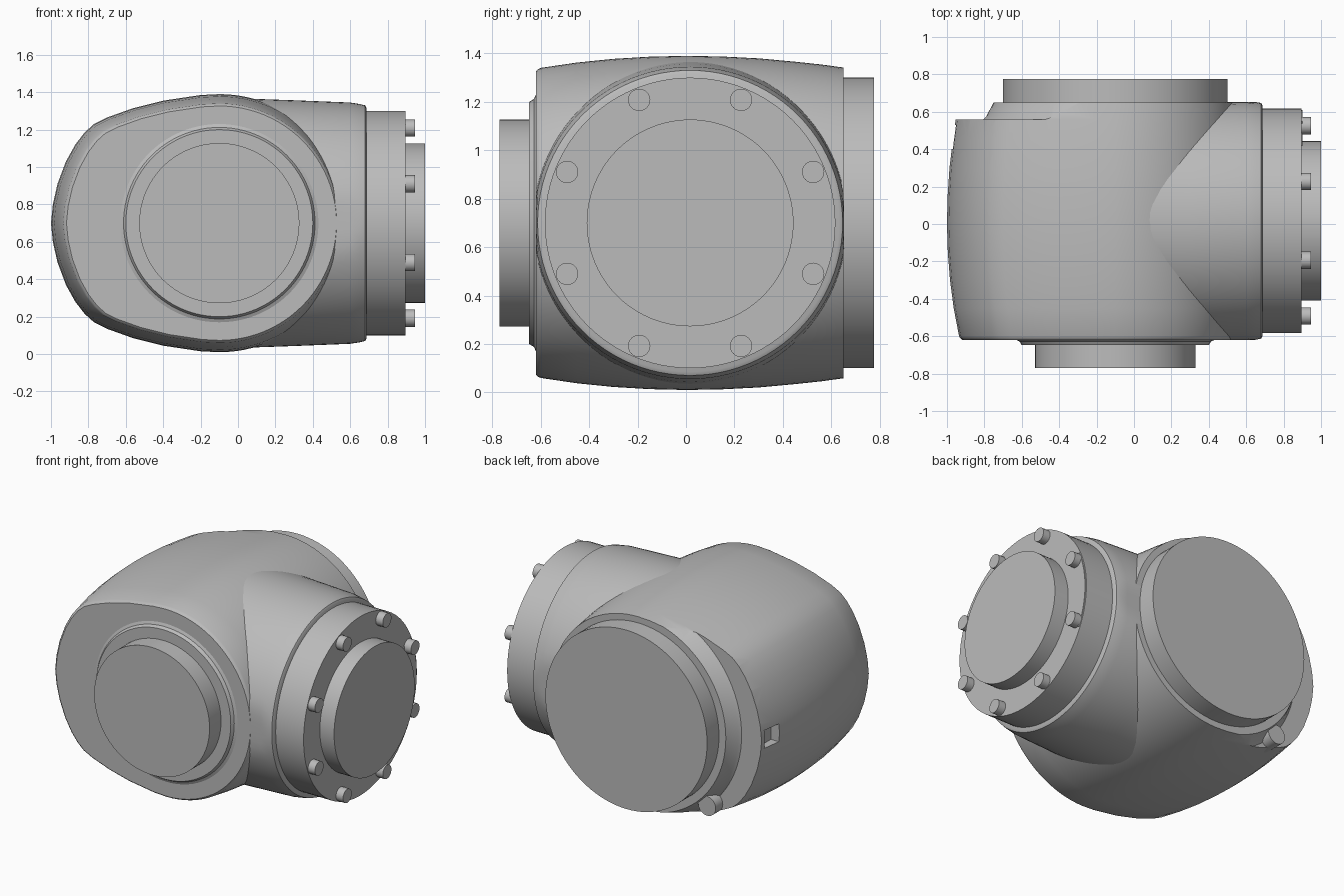
import bpy, bmesh
from math import sin, cos, pi, radians
from mathutils import Vector

cube = bpy.data.objects.get("Cube")
if cube:
    bpy.data.objects.remove(cube, do_unlink=True)

grey = bpy.data.materials.new("plain grey")
grey.use_nodes = True
grey.diffuse_color = (0.5, 0.5, 0.5, 1)
grey.node_tree.nodes["Principled BSDF"].inputs["Base Color"].default_value = (0.5, 0.5, 0.5, 1)

MID = 0.7      # height of both joint axes
BODY_X = -0.1  # joint axis running front to back
NECK_Y = 0.017  # joint axis running sideways


def loft(name, rings, closed=False):
    """Skin rings of points; cap the ends, or join them when closed."""
    bm = bmesh.new()
    loops = [[bm.verts.new(p) for p in ring] for ring in rings]
    n = len(loops[0])
    pairs = list(zip(loops, loops[1:] + loops[:1])) if closed else list(zip(loops, loops[1:]))
    for a, b in pairs:
        for i in range(n):
            j = (i + 1) % n
            bm.faces.new((a[i], a[j], b[j], b[i]))
    if not closed:
        bm.faces.new(loops[0])
        bm.faces.new(loops[-1])
    bmesh.ops.recalc_face_normals(bm, faces=bm.faces)
    mesh = bpy.data.meshes.new(name)
    bm.to_mesh(mesh)
    bm.free()
    mesh.materials.append(grey)
    ob = bpy.data.objects.new(name, mesh)
    bpy.context.collection.objects.link(ob)
    return ob


def turned(name, axis, a, b, profile, sides=96, closed=False):
    """Revolve (position, radius) pairs; a, b locate the axis in the other two directions."""
    rings = []
    for t, r in profile:
        ring = []
        for i in range(sides):
            u, v = a + r * cos(2 * pi * i / sides), b + r * sin(2 * pi * i / sides)
            ring.append((t, u, v) if axis == "X" else (u, t, v))
        rings.append(ring)
    return loft(name, rings, closed)


def smooth(ob, angle=30):
    bpy.ops.object.select_all(action="DESELECT")
    ob.select_set(True)
    bpy.context.view_layer.objects.active = ob
    bpy.ops.object.shade_smooth_by_angle(angle=radians(angle))


def cut(ob, cutter):
    """Subtract the cutter, then discard it."""
    mod = ob.modifiers.new("cut", "BOOLEAN")
    mod.operation, mod.solver, mod.object = "DIFFERENCE", "EXACT", cutter
    cutter.hide_render = True
    bpy.ops.object.select_all(action="DESELECT")
    ob.select_set(True)
    bpy.context.view_layer.objects.active = ob
    bpy.ops.object.modifier_apply(modifier=mod.name)
    bpy.data.objects.remove(cutter, do_unlink=True)


# Main housing: rounded outline, round on one side and blunt on the other
blunt = [(-0.2, 0.685), (-0.4, 0.655), (-0.56, 0.615), (-0.7, 0.565), (-0.77, 0.53),
         (-0.82, 0.485), (-0.87, 0.42), (-0.92, 0.33), (-0.965, 0.21), (-0.99, 0.1)]
outline = [(0.69 * cos(t * pi / 48), 0.69 * sin(t * pi / 48)) for t in range(-24, 25)]
outline += [(x - BODY_X, z) for x, z in blunt] + [(-0.9, 0)]
outline += [(x - BODY_X, -z) for x, z in reversed(blunt)]
sections = [(-0.62, 0.908), (-0.612, 0.92), (-0.6, 0.928), (-0.45, 0.96), (-0.3, 0.982), (-0.15, 0.995),
            (0, 1), (0.15, 0.996), (0.3, 0.985), (0.45, 0.965), (0.56, 0.948), (0.65, 0.93)]
housing = loft("housing", [[(BODY_X + x * s, y, MID + z * s) for x, z in outline]
                           for y, s in sections])

# Stepped ledge round the back collar, and the small slot in the blunt end
cut(housing, turned("ledge_cutter", "Y", BODY_X, MID,
                    [(0.56, 0.705), (0.575, 0.69), (0.655, 0.648), (0.8, 0.648), (0.8, 2), (0.56, 2)],
                    closed=True))
slot = [[(x, y, z) for y, z in ((0.4, 0.64), (0.53, 0.64), (0.53, 0.76), (0.4, 0.76))]
        for x in (-1.2, -0.91)]
cut(housing, loft("slot_cutter", slot))
smooth(housing)

# Side neck, flattened where it runs into the housing faces
neck = turned("side_neck", "X", NECK_Y, MID,
              [(-0.1, 0.672), (0.1, 0.664), (0.3, 0.657), (0.6, 0.645), (0.65, 0.637),
               (0.68, 0.63), (0.688, 0.615)])
for v in neck.data.vertices:
    v.co.y = max(-0.619, min(0.652, v.co.y))
smooth(neck)

# Side flange, output disc and bolts
smooth(turned("side_flange", "X", NECK_Y, MID, [(0.6, 0.6), (0.895, 0.6)]))
smooth(turned("side_disc", "X", NECK_Y, MID, [(0.85, 0.427), (1, 0.427)]))
for k in range(8):
    a = (k + 0.5) * pi / 4
    smooth(turned("flange_bolt", "X", NECK_Y + 0.55 * cos(a), MID + 0.55 * sin(a),
                  [(0.88, 0.046), (0.947, 0.046)], 24))

# Thin curved plate on the flange
arc = [radians(d) for d in range(-26, 27, 4)]
edge = [(0.445, a) for a in arc] + [(0.592, a) for a in reversed(arc)]
loft("flange_plate", [[(x, NECK_Y + r * cos(a), MID + r * sin(a)) for r, a in edge]
                      for x in (0.894, 0.9)])

# Front collar and disc
smooth(turned("front_collar", "Y", BODY_X, MID,
              [(-0.55, 0.53), (-0.62, 0.53), (-0.628, 0.512), (-0.648, 0.5)]))
smooth(turned("front_disc", "Y", BODY_X, MID, [(-0.6, 0.428), (-0.77, 0.428)]))

# Back disc and the small boss on the ledge
smooth(turned("back_disc", "Y", BODY_X, MID, [(0.6, 0.6), (0.776, 0.6)]))
smooth(turned("ledge_boss", "Y", -0.6, 0.2, [(0.5, 0.065), (0.635, 0.065)], 32))
